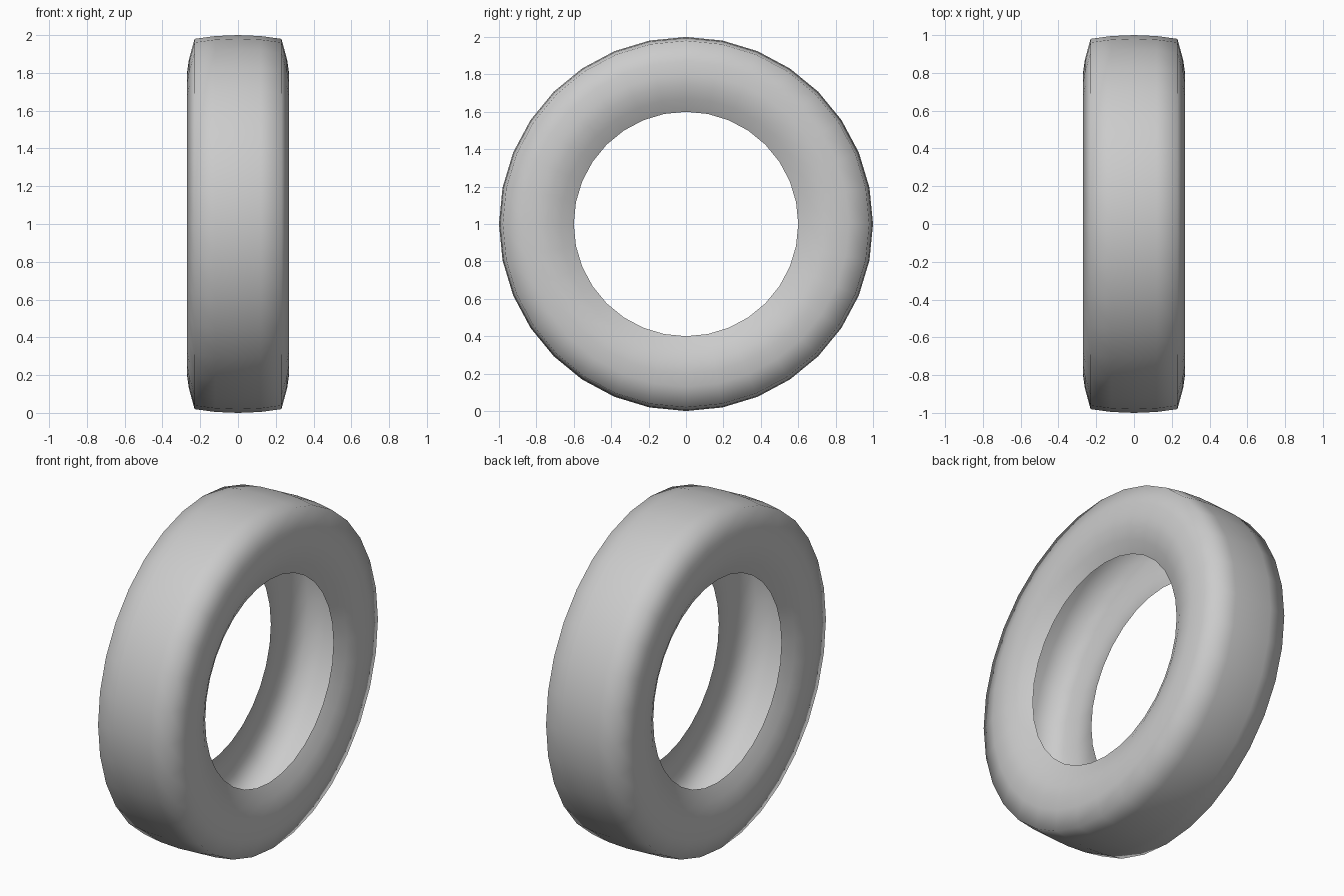
import bpy, bmesh, math
from mathutils import Matrix

if "Cube" in bpy.data.objects:
    bpy.data.objects.remove(bpy.data.objects["Cube"])

SEGMENTS = 32

# Half cross-section of the hollow tyre: (distance from middle, radius)
half = [(0.205, 0.60), (0.243, 0.67), (0.265, 0.74), (0.27, 0.80),
        (0.26, 0.87), (0.23, 0.98), (0.12, 0.995)]
profile = half + [(0.0, 1.0)] + [(-x, r) for x, r in reversed(half)]

# Spin the open profile around the x axle
bm = bmesh.new()
rings = []
for i in range(SEGMENTS):
    a = 2 * math.pi * i / SEGMENTS
    rings.append([bm.verts.new((x, r * math.sin(a), 1 + r * math.cos(a)))
                  for x, r in profile])
for i in range(SEGMENTS):
    p, q = rings[i], rings[(i + 1) % SEGMENTS]
    for j in range(len(profile) - 1):
        bm.faces.new((p[j], p[j + 1], q[j + 1], q[j])).smooth = True

# Make the faces point outwards, away from the centre of the tube
bm.normal_update()
for f in bm.faces:
    c = f.calc_center_median()
    d = math.hypot(c.y, c.z - 1)
    k = (d - 0.75) / d
    if f.normal.x * c.x + (f.normal.y * c.y + f.normal.z * (c.z - 1)) * k < 0:
        f.normal_flip()

mesh = bpy.data.meshes.new("tyre")
bm.to_mesh(mesh)
bm.free()
tyre = bpy.data.objects.new("tyre", mesh)
bpy.context.collection.objects.link(tyre)
